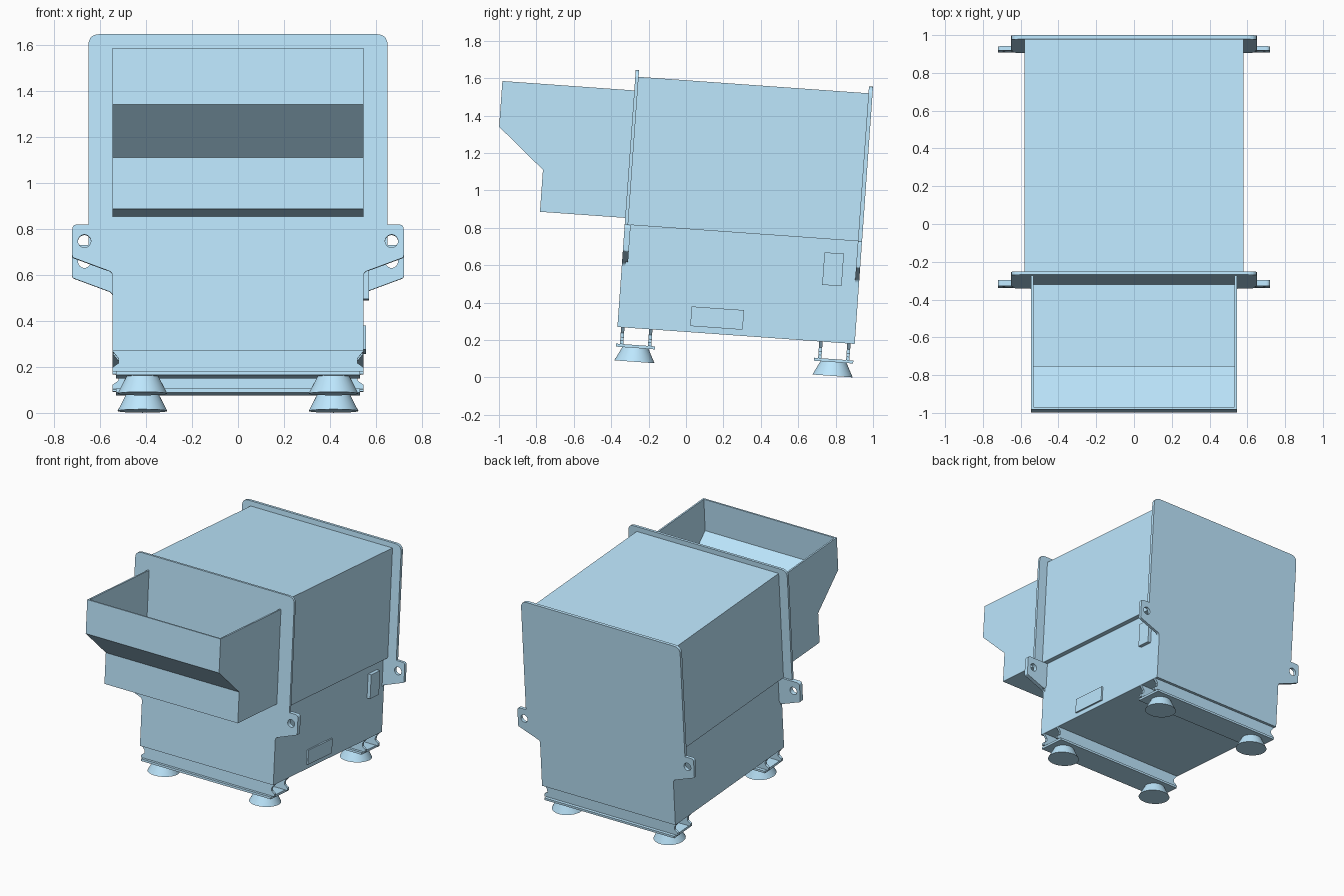
import bpy, bmesh
from math import radians, cos, sin, pi, tan
from mathutils import Matrix, Vector

if "Cube" in bpy.data.objects:
    bpy.data.objects.remove(bpy.data.objects["Cube"])

# The whole machine is built upright, then leans back to front by about 4 degrees
TILT = Matrix.Rotation(radians(-4.08), 4, 'X')

blue = bpy.data.materials.new("blue_paint")
blue.diffuse_color = (.51, .80, .99, 1)
blue.use_nodes = True
blue.node_tree.nodes["Principled BSDF"].inputs["Base Color"].default_value = blue.diffuse_color


def add_mesh(name, bm):
    bmesh.ops.recalc_face_normals(bm, faces=bm.faces)
    me = bpy.data.meshes.new(name)
    bm.to_mesh(me)
    bm.free()
    me.transform(TILT)
    me.materials.append(blue)
    ob = bpy.data.objects.new(name, me)
    bpy.context.collection.objects.link(ob)
    return ob


def box(name, x0, x1, y0, y1, z0, z1):
    bm = bmesh.new()
    m = (Matrix.Translation(((x0 + x1) / 2, (y0 + y1) / 2, (z0 + z1) / 2))
         @ Matrix.Diagonal((x1 - x0, y1 - y0, z1 - z0, 1)))
    bmesh.ops.create_cube(bm, size=1, matrix=m)
    return add_mesh(name, bm)


def rounded(points, steps=5):
    """Round each (x, z, radius) corner of a closed outline."""
    out = []
    for i, (x, z, r) in enumerate(points):
        p = Vector((x, z))
        if r == 0:
            out.append(p)
            continue
        a = (Vector(points[i - 1][:2]) - p).normalized()
        b = (Vector(points[(i + 1) % len(points)][:2]) - p).normalized()
        d = r / tan(a.angle(b) / 2)
        for k in range(steps + 1):
            t = k / steps
            out.append((p + a * d) * (1 - t) ** 2 + p * 2 * t * (1 - t) + (p + b * d) * t * t)
    return out


def plate(name, outlines, y0, y1):
    """Flat plate in the xz plane; later outlines are holes."""
    cu = bpy.data.curves.new(name, 'CURVE')
    cu.dimensions = '2D'
    cu.fill_mode = 'BOTH'
    cu.extrude = (y1 - y0) / 2
    for pts in outlines:
        sp = cu.splines.new('POLY')
        sp.points.add(len(pts) - 1)
        for q, p in zip(sp.points, pts):
            q.co = (p[0], p[1], 0, 1)
        sp.use_cyclic_u = True
    ob = bpy.data.objects.new(name, cu)
    bpy.context.collection.objects.link(ob)
    bpy.ops.object.select_all(action='DESELECT')
    ob.select_set(True)
    bpy.context.view_layer.objects.active = ob
    bpy.ops.object.convert(target='MESH')
    ob = bpy.context.view_layer.objects.active
    ob.data.transform(TILT @ Matrix.Translation((0, (y0 + y1) / 2, 0))
                      @ Matrix.Rotation(pi / 2, 4, 'X'))
    ob.data.materials.clear()
    ob.data.materials.append(blue)
    bpy.ops.object.shade_flat()
    return ob


def mirrored(half):
    return half + [(-x, z, r) for x, z, r in reversed(half)]


# Main housing
box("lower_housing", -.545, .545, -.367, .867, .243, .792)
box("upper_housing", -.58, .58, -.367, .867, .792, 1.585)

# End plates with lifting ears
ear = [(.545, .585, .025), (.72, .65, .012), (.72, .793, .022), (.65, .793, 0)]
end_outline = rounded(mirrored([(.545, .243, 0)] + ear + [(.65, 1.622, .05)]))
holes = [[(s * .667 + .028 * cos(k * pi / 12), .721 + .028 * sin(k * pi / 12))
          for k in range(24)] for s in (-1, 1)]
plate("front_plate", [end_outline] + holes, -.385, -.367)
plate("back_plate", [end_outline] + holes, .865, .887)

# The front ears are thicker than the plate
ear_pts = rounded(ear + [(.545, .793, 0)])
for side, s, hole in (("left", -1, holes[0]), ("right", 1, holes[1])):
    plate(f"front_{side}_ear", [[(s * x, z) for x, z in ear_pts], hole], -.367, -.353)

# Open feed hopper: sheet-metal trough
profile = [(-1.092, 1.511), (-1.092, 1.266), (-.842, 1.053), (-.842, .828), (-.384, .828)]
bm = bmesh.new()
rows = [[bm.verts.new((x, y, z)) for y, z in profile] for x in (-.545, .545)]
for i in range(len(profile) - 1):
    bm.faces.new((rows[0][i], rows[0][i + 1], rows[1][i + 1], rows[1][i]))
for x, row in zip((-.545, .545), rows):
    bm.faces.new(row + [bm.verts.new((x, -.384, 1.511))])
hopper = add_mesh("feed_hopper", bm)
sol = hopper.modifiers.new("wall", 'SOLIDIFY')
sol.thickness = .012
sol.offset = -1
sol.use_even_offset = True

# Raised panels on the right side
box("lower_side_panel", .54, .556, .003, .284, .276, .381)
box("upper_side_panel", .54, .57, .691, .795, .546, .72)

# Support rails: bottom flange, two webs with notched ends, and round feet
web = mirrored([(.545, .153, 0), (.545, .172, 0), (.52, .19, 0), (.52, .212, 0), (.545, .243, 0)])
for end, yc in (("front", -.281), ("back", .781)):
    box(end + "_rail_flange", -.53, .53, yc - .105, yc + .105, .138, .154)
    for k, s in enumerate((-1, 1)):
        yw = yc + s * .075
        plate(f"{end}_rail_web_{k + 1}", [rounded(web)], yw - .009, yw + .009)
    for side, x in (("left", -.415), ("right", .415)):
        bm = bmesh.new()
        bmesh.ops.create_cone(bm, cap_ends=True, segments=40, radius1=.108, radius2=.07,
                              depth=.074, matrix=Matrix.Translation((x, yc, .101)))
        foot = add_mesh(f"{end}_{side}_foot", bm)
        bpy.ops.object.select_all(action='DESELECT')
        foot.select_set(True)
        bpy.context.view_layer.objects.active = foot
        bpy.ops.object.shade_smooth_by_angle(angle=radians(30))
